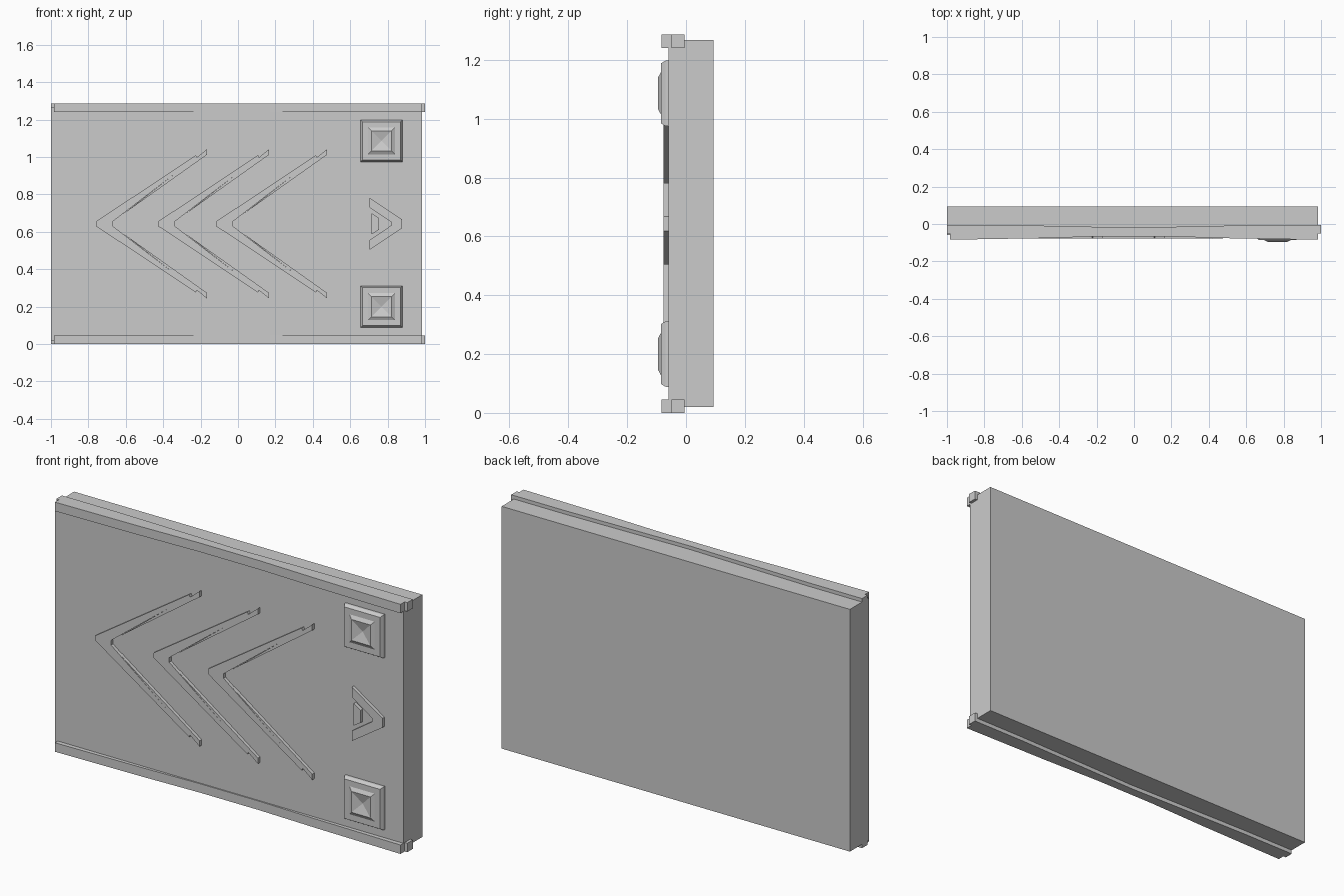
import bpy, bmesh

if "Cube" in bpy.data.objects:
    bpy.data.objects.remove(bpy.data.objects["Cube"])

MID = 0.643  # mirror height of the panel


def finish(name, bm):
    bmesh.ops.recalc_face_normals(bm, faces=bm.faces)
    me = bpy.data.meshes.new(name)
    bm.to_mesh(me)
    bm.free()
    ob = bpy.data.objects.new(name, me)
    bpy.context.collection.objects.link(ob)
    return ob


def prism(name, pts, offset):
    """Extrude a closed 3D outline along offset."""
    bm = bmesh.new()
    face = bm.faces.new([bm.verts.new(p) for p in pts])
    ext = bmesh.ops.extrude_face_region(bm, geom=[face], use_keep_orig=True)
    verts = [v for v in ext["geom"] if isinstance(v, bmesh.types.BMVert)]
    bmesh.ops.translate(bm, verts=verts, vec=offset)
    return finish(name, bm)


def box(name, x0, x1, y0, y1, z0, z1):
    return prism(name, [(x0, y0, z0), (x1, y0, z0), (x1, y0, z1), (x0, y0, z1)], (0, y1 - y0, 0))


def relief(name, pts, y=-0.077, dx=0):
    """Raised front shape, from (x, height above middle), mirrored downwards."""
    full = pts + [(x, -h) for x, h in reversed(pts)]
    return prism(name, [(x + dx, y, MID + h) for x, h in full], (0, -0.055 - y, 0))


# Panel: back slab and front plate
box("back_slab", -1, 0.985, -0.005, 0.094, 0.02, 1.268)
box("front_plate", -1, 0.985, -0.06, -0.005, 0.02, 1.268)

# Rails, thinner towards the middle, with stepped ends
half = [(0, -0.066), (0.17, -0.066), (0.5, -0.076), (0.985, -0.084), (0.985, -0.05),
        (1, -0.05), (1, -0.005), (0.7, -0.005), (0.3, -0.013), (0, -0.02)]
outline = half + [(-x, y) for x, y in reversed(half[1:-1])]
for name, z in (("bottom_rail", 0), ("top_rail", 1.24)):
    prism(name, [(x, y, z) for x, y in outline], (0, 0, 0.046))

# Three chevrons with a narrow slit in each arm
chevron = [(-0.76, 0.012), (-0.225, 0.367), (-0.22, 0.355), (-0.165, 0.4), (-0.165, 0.37),
           (-0.62, 0.047), (-0.345, 0.262), (-0.67, 0.012)]
for i, dx in enumerate((0, 0.332, 0.642)):
    relief(f"chevron_{i + 1}", chevron, dx=dx)

# Small arrow between the pads
relief("arrow_head", [(0.82, 0.008), (0.703, 0.087), (0.703, 0.139), (0.877, 0.024)])
relief("arrow_bar", [(0.713, 0.057), (0.753, 0.032)])

# Square pads: stepped square rings ending in a shallow dished centre
rings = [(0.112, -0.058), (0.111, -0.07), (0.102, -0.085), (0.072, -0.085), (0.054, -0.095)]
for name, zc in (("lower_pad", 0.2), ("upper_pad", 2 * MID - 0.2)):
    bm = bmesh.new()
    loops = [[bm.verts.new((0.767 + sx * r, y, zc + sz * r))
              for sx, sz in ((-1, -1), (1, -1), (1, 1), (-1, 1))] for r, y in rings]
    centre = bm.verts.new((0.767, -0.08, zc))
    bm.faces.new(loops[0])
    for k in range(4):
        n = (k + 1) % 4
        for a, b in zip(loops, loops[1:]):
            bm.faces.new((a[k], a[n], b[n], b[k]))
        bm.faces.new((loops[-1][k], loops[-1][n], centre))
    finish(name, bm)
